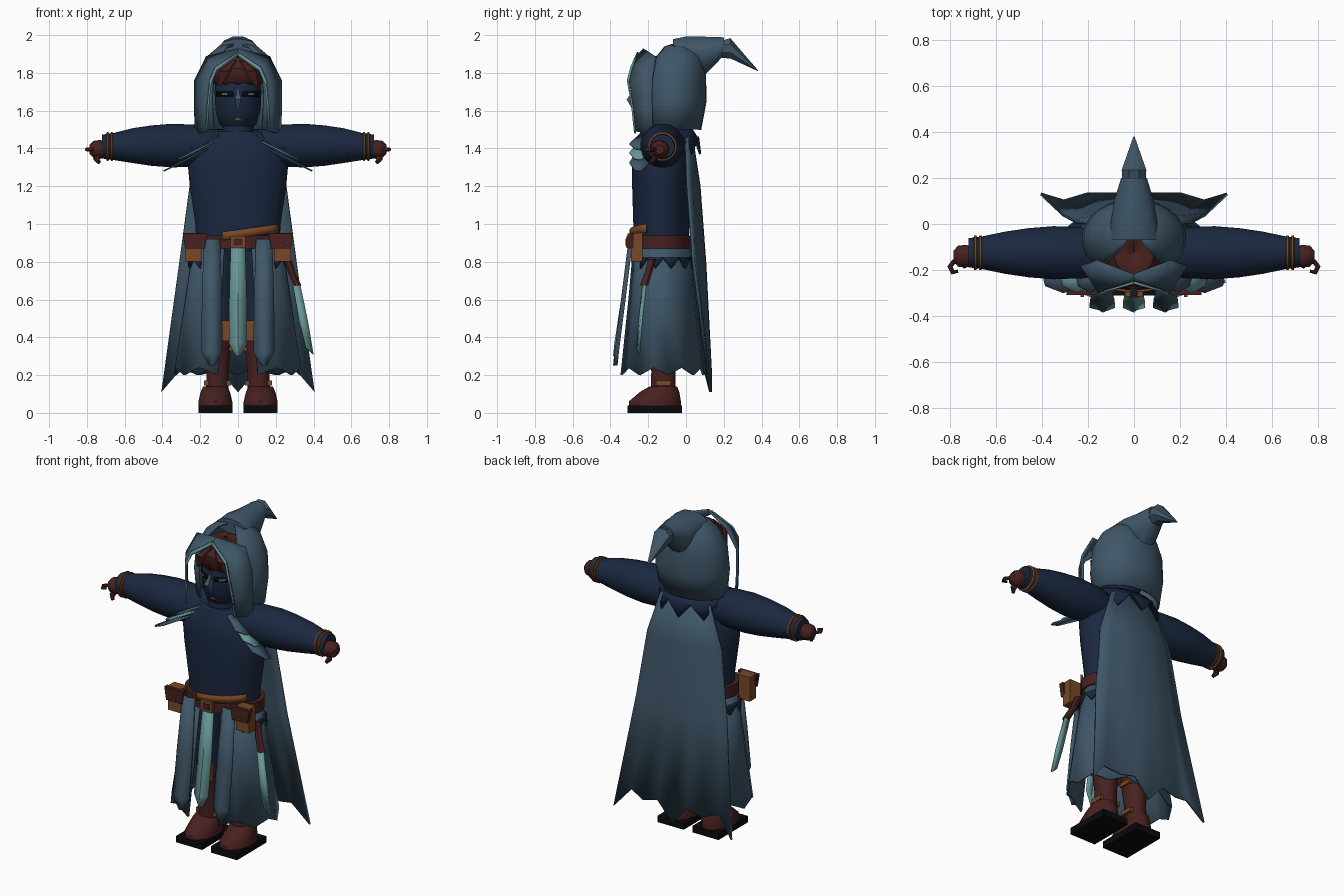
import bpy
import bmesh
import math
from mathutils import Vector

old = bpy.data.objects.get("Cube")
if old:
    bpy.data.objects.remove(old, do_unlink=True)


def material(name, rgb):
    m = bpy.data.materials.new(name)
    m.use_nodes = True
    col = (*rgb, 1)
    m.diffuse_color = col
    bsdf = m.node_tree.nodes["Principled BSDF"]
    bsdf.inputs["Base Color"].default_value = col
    bsdf.inputs["Roughness"].default_value = 0.9
    return m


NAVY = material("navy cloth", (.0105, .021, .051))
SLATE = material("slate cloth", (.05, .094, .138))
TEAL = material("pale teal", (.14, .31, .31))
BROWN = material("red brown leather", (.063, .015, .014))
TAN = material("orange leather", (.185, .064, .02))
BLACK = material("black", (.003, .003, .004))


def add(name, verts, faces, mat, mirror=False, thick=0, angle=40):
    """Mesh object with clean normals, optional thickness and x mirror."""
    bm = bmesh.new()
    vs = [bm.verts.new(v) for v in verts]
    for f in faces:
        bm.faces.new([vs[i] for i in f])
    bmesh.ops.recalc_face_normals(bm, faces=bm.faces)
    me = bpy.data.meshes.new(name)
    bm.to_mesh(me)
    bm.free()
    me.materials.append(mat)
    ob = bpy.data.objects.new(name, me)
    bpy.context.collection.objects.link(ob)
    bpy.ops.object.select_all(action='DESELECT')
    ob.select_set(True)
    bpy.context.view_layer.objects.active = ob
    bpy.ops.object.shade_smooth_by_angle(angle=math.radians(angle))
    if thick:
        s = ob.modifiers.new("thickness", 'SOLIDIFY')
        s.thickness, s.offset = thick, 0
    if mirror:
        ob.modifiers.new("mirror", 'MIRROR').use_clip = False
    return ob


def grid_faces(rows, cols, closed=False):
    return [(r * cols + c, r * cols + (c + 1) % cols,
             (r + 1) * cols + (c + 1) % cols, (r + 1) * cols + c)
            for r in range(rows - 1) for c in range(cols if closed else cols - 1)]


def sheet(name, rows, mat, mirror=False, thick=.01, angle=30):
    return add(name, [p for r in rows for p in r],
               grid_faces(len(rows), len(rows[0])), mat, mirror, thick, angle)


def loft(name, rings, mat, axis='z', n=16, mirror=False, angle=40):
    """Closed body through ellipses (cx, cy, cz, ra, rb) square to an axis."""
    verts = []
    for x, y, z, a, b in rings:
        for i in range(n):
            t = math.tau * (i + .5) / n
            u, w = a * math.cos(t), b * math.sin(t)
            d = {'x': (0, u, w), 'y': (u, 0, w), 'z': (u, w, 0)}[axis]
            verts.append(Vector((x, y, z)) + Vector(d))
    k = len(rings)
    caps = [tuple(range(n)), tuple(range((k - 1) * n, k * n))]
    return add(name, verts, grid_faces(k, n, True) + caps, mat, mirror, angle=angle)


def sweep(name, rings, mat, start, end, n, jag=0, slope=0, thick=.012, angle=30):
    """Open shell around z from rings (z, cy, rx, ry); 0 degrees faces front."""
    rows = []
    for k, (z, cy, rx, ry) in enumerate(rings):
        row = []
        for i in range(n + 1):
            t = math.radians(start + (end - start) * i / n)
            lift = jag * (i % 2) if k == len(rings) - 1 else 0
            x = rx * math.sin(t)
            row.append((x, cy - ry * math.cos(t), z + lift + slope * x))
        rows.append(row)
    return sheet(name, rows, mat, thick=thick, angle=angle)


def box(name, c, s, mat, mirror=False, taper=1):
    rows = [(c[0] + s[0] / 2 * i * (taper if k < 0 else 1), c[1] + s[1] / 2 * j, c[2] + s[2] / 2 * k)
            for k in (-1, 1) for i, j in ((-1, -1), (1, -1), (1, 1), (-1, 1))]
    return add(name, rows, grid_faces(2, 4, True) + [(0, 1, 2, 3), (4, 5, 6, 7)], mat, mirror)


def strand(name, pts, radius, mat):
    """Round cord through points, mirrored to the other side."""
    rings = []
    for i, p in enumerate(pts):
        d = Vector(pts[min(i + 1, len(pts) - 1)]) - Vector(pts[max(i - 1, 0)])
        q = d.to_track_quat('Z', 'Y')
        r = radius * (.6 if i == len(pts) - 1 else 1)
        rings += [Vector(p) + q @ Vector((r * math.cos(a), r * math.sin(a), 0))
                  for a in (math.tau * j / 8 for j in range(8))]
    k = len(pts)
    caps = [tuple(range(8)), tuple(range((k - 1) * 8, k * 8))]
    return add(name, rings, grid_faces(k, 8, True) + caps, mat, True)


# Torso, neck and arms
loft("torso", [(0, -.13, z, a, b) for z, a, b in (
    (.86, .22, .145), (1, .227, .15), (1.2, .257, .156), (1.32, .268, .158),
    (1.42, .235, .15), (1.49, .13, .11))], NAVY, n=28)
loft("neck", [(0, -.14, 1.42, .1, .1), (0, -.14, 1.53, .08, .09)], NAVY)
loft("sleeves", [(x, -.125, z, r, r) for x, z, r in (
    (.1, 1.41, .09), (.22, 1.415, .112), (.35, 1.415, .117), (.46, 1.415, .108),
    (.56, 1.415, .093), (.66, 1.41, .072), (.72, 1.41, .064))], NAVY, 'x', 20, True)
for i, x in enumerate((.668, .69)):
    loft(f"wrist_cords_{i + 1}", [(x + d, -.125, 1.41, r, r) for d, r in (
        (-.008, .068), (-.004, .077), (.004, .077), (.008, .068))], TAN, 'x', 20, True)

# Hands
loft("hands", [(x, -.14, 1.395, a, b) for x, a, b in (
    (.7, .04, .04), (.73, .052, .05), (.765, .048, .045), (.785, .025, .025))], BROWN, 'x', 10, True)
strand("pointing_fingers", [(.76, -.16, 1.395), (.785, -.165, 1.395), (.8, -.185, 1.395),
                            (.788, -.21, 1.395), (.765, -.205, 1.395)], .011, BROWN)
strand("thumbs", [(.735, -.15, 1.37), (.75, -.17, 1.345), (.735, -.185, 1.325)], .017, BROWN)

# Head, hair and face
loft("head", [(0, -.13, z, a, b) for z, a, b in (
    (1.495, .06, .07), (1.53, .1, .112), (1.6, .12, .135), (1.7, .125, .14),
    (1.79, .115, .125), (1.86, .06, .07))], NAVY, n=24)
sweep("hair", [(1.89, -.12, .002, .002), (1.875, -.12, .085, .1), (1.82, -.12, .128, .148),
               (1.738, -.12, .137, .155)], BROWN, -180, 180, 24, jag=.012)
loft("hair_locks", [(.02, -.235, 1.865, .012, .012), (.065, -.262, 1.81, .034, .022),
                    (.1, -.25, 1.73, .008, .008)], BROWN, n=8, mirror=True)


def face_strip(name, x0, x1, z0, z1, out, mat):
    xs = [x0 + (x1 - x0) * i / 4 for i in range(5)]
    rows = [[(x, -.13 - (.138 + out) * math.sqrt(1 - (x / .126) ** 2), z) for x in xs] for z in (z0, z1)]
    sheet(name, rows, mat, True, .006)


face_strip("eye_sockets", .026, .112, 1.676, 1.702, .005, BLACK)
face_strip("eyes", .055, .085, 1.683, 1.692, .011, TEAL)
sheet("mouth", [[(x, -.252 + abs(x) * .5, z) for x in (-.036, 0, .036)] for z in (1.547, 1.563)], TAN, thick=.008)
loft("nose", [(0, -.265, 1.715, .006, .01), (0, -.29, 1.66, .022, .034),
              (0, -.268, 1.59, .004, .01)], SLATE, n=4, angle=10)

# Hood: shell, drooping point and face flaps
sweep("hood_shell", [(1.95, -.04, .03, .03), (1.935, -.045, .1, .085), (1.88, -.05, .165, .135),
                     (1.79, -.06, .212, .16), (1.65, -.065, .222, .168), (1.5, -.07, .208, .145)],
      SLATE, 38, 322, 20, angle=40)
loft("hood_tail", [(0, y, z, a, b) for y, z, a, b in (
    (-.07, 1.935, .1, .045), (0, 1.915, .105, .08), (.1, 1.89, .09, .105),
    (.2, 1.94, .058, .05))], SLATE, 'y', 12)
loft("hood_tip", [(0, .19, 1.925, .055, .05), (0, .235, 1.93, .058, .058),
                  (0, .38, 1.812, .003, .003)], SLATE, 'y', 8)
inner = [(0, -.245, 1.9), (.12, -.28, 1.82), (.15, -.298, 1.75), (.163, -.275, 1.62), (.17, -.262, 1.49)]
outer = [(0, -.222, 1.925), (.165, -.16, 1.885), (.226, -.18, 1.76), (.227, -.18, 1.6), (.222, -.175, 1.475)]
sheet("hood_flaps", [outer, inner], SLATE, True, .014)
sheet("hood_trim", [[(x, y - .011, z + .01) for x, y, z in inner],
                    [(x * .95, y - .007, z - .01) for x, y, z in inner]], TEAL, True, .009)

# Collar points and shoulder feathers
sweep("collar_points", [(1.5, -.09, .19, .12), (1.46, -.09, .205, .145), (1.37, -.09, .215, .165)],
      NAVY, 95, 265, 8, jag=.09)
for i, (x, z) in enumerate(((.24, 1.4), (.31, 1.345), (.385, 1.285))):
    root = .1 + .03 * i
    rows = [[(u, y, z + .5 * (x - u)) for u, y in pair] for pair in (
        ((root, -.25), (root, -.17)), ((x * .8, -.3), (x * .85, -.2)), ((x, -.27), (x + .008, -.24)))]
    sheet(f"shoulder_feathers_{i + 1}", rows, TEAL if i == 1 else SLATE, True, .008)

# Cape with ragged hem
fracs = [i / 4 for i in range(-4, 5)]
hem = [.11, .23, .2, .225, .11]
cape = []
for z, w, mid, edge in ((1.46, .17, .03, .0), (1.2, .255, .07, .01), (.8, .31, .1, .04), (.2, .39, .13, .13)):
    last = z < .3
    fold = .024 * (1.46 - z)
    cape.append([(f * w * (1.04 if last else 1),
                  mid + (edge - mid) * f * f - (fold if abs(f) == .75 else 0),
                  hem[4 - int(abs(f) * 4)] if last else z) for f in fracs])
sheet("cape", cape, SLATE, thick=.014, angle=25)

# Skirt, hem teeth and front hangings
sweep("skirt", [(.9, -.13, .232, .15), (.6, -.13, .278, .178), (.2, -.13, .335, .222)],
      SLATE, 18, 342, 16, jag=.04)
sweep("tunic_teeth", [(.825, -.13, .25, .163), (.82, -.13, .251, .164), (.765, -.13, .262, .172)],
      NAVY, 50, 310, 18, jag=.052)


def hanging(name, x, w, tip, mat, mirror):
    rows = [[(x - w * s, y, z), (x, y - .014, z), (x + w * s, y, z)]
            for z, y, s in ((.92, -.285, .8), (.6, -.325, 1), (tip + .07, -.36, 1.05), (tip, -.367, .25))]
    sheet(name, rows, mat, mirror)


hanging("front_panels", .138, .052, .25, SLATE, True)
hanging("center_sash", 0, .045, .3, TEAL, False)

# Belts, buckle and pouches
loft("belt", [(0, -.13, z, .25, .165) for z in (.87, .94)], BROWN, n=28)
sweep("slanted_strap", [(z, -.13, .243, .162) for z in (.925, .97)], TAN, -20, 60, 8, slope=.14)
box("buckle", (0, -.303, .905), (.08, .025, .065), TAN)
box("buckle_center", (0, -.316, .905), (.045, .008, .035), BROWN)
box("pouches", (.235, -.26, .877), (.09, .062, .15), TAN, True)
box("pouch_flaps", (.228, -.294, .91), (.13, .03, .08), BROWN, True, .8)
box("pouch_studs", (.225, -.312, .885), (.016, .012, .016), TAN, True)

# Dagger on the left hip
loft("dagger_handle", [(.262, -.18, .815, .022, .022), (.285, -.2, .74, .021, .021),
                       (.315, -.222, .675, .022, .024)], BROWN, n=8)
sheet("dagger_blade", [[(.29, -.225, .68), (.328, -.215, .68)], [(.325, -.247, .48), (.37, -.237, .48)],
                       [(.36, -.256, .345), (.398, -.25, .31)]], TEAL, thick=.014)

# Legs and boots
loft("trousers", [(.105, -.13, .36, .065, .07), (.105, -.13, .55, .085, .085),
                  (.105, -.13, .9, .1, .1)], NAVY, n=12, mirror=True)
box("knee_pads", (.075, -.2, .435), (.075, .04, .11), TAN, True, .8)
loft("boot_shafts", [(.11, -.12, .12, .062, .068), (.108, -.12, .22, .06, .066),
                     (.105, -.125, .4, .076, .082)], BROWN, n=12, mirror=True)
for i, (z, w) in enumerate(((.158, .142), (.34, .156))):
    box(f"boot_tabs_{i + 1}", (.108, -.12, z), (w, .08, .026), TAN, True)
loft("boot_feet", [(.12, y, z, a, b) for y, z, a, b in (
    (-.165, .035, .092, .138), (-.165, .06, .092, .138), (-.14, .11, .08, .105),
    (-.12, .14, .066, .073))], BROWN, n=14, mirror=True)
box("boot_soles", (.12, -.165, .02), (.18, .29, .04), BLACK, True)
